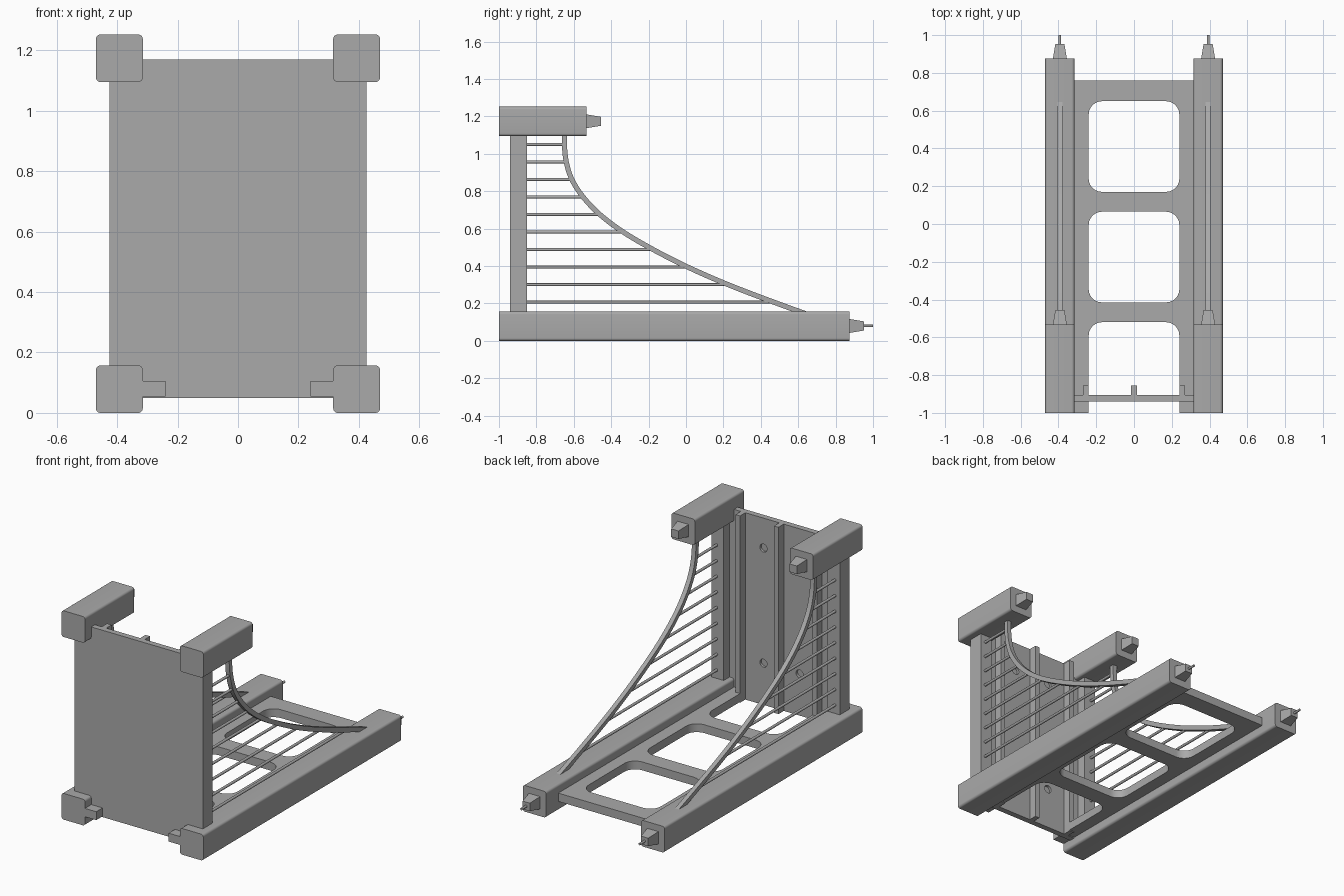
import bpy
import math
from mathutils import Vector

cube = bpy.data.objects.get("Cube")
if cube:
    bpy.data.objects.remove(cube, do_unlink=True)

# Single grey finish
grey = bpy.data.materials.new("plain_grey")
grey.use_nodes = True
COLOR = (0.4, 0.4, 0.4, 1)
grey.diffuse_color = COLOR
grey.node_tree.nodes["Principled BSDF"].inputs["Base Color"].default_value = COLOR


def finish(name, mesh):
    obj = bpy.data.objects.new(name, mesh)
    bpy.context.scene.collection.objects.link(obj)
    mesh.materials.clear()
    mesh.materials.append(grey)
    return obj


def smooth(obj):
    bpy.ops.object.select_all(action="DESELECT")
    obj.select_set(True)
    bpy.context.view_layer.objects.active = obj
    bpy.ops.object.shade_smooth_by_angle(angle=math.radians(35))


def curve_mesh(curve):
    temp = bpy.data.objects.new("temp", curve)
    bpy.context.scene.collection.objects.link(temp)
    bpy.context.view_layer.update()
    evaluated = temp.evaluated_get(bpy.context.evaluated_depsgraph_get())
    mesh = bpy.data.meshes.new_from_object(evaluated)
    bpy.data.objects.remove(temp, do_unlink=True)
    return mesh


def add_spline(curve, points, closed):
    spline = curve.splines.new("POLY")
    spline.points.add(len(points) - 1)
    for point, co in zip(spline.points, points):
        point.co = (*co, 0, 1) if len(co) == 2 else (*co, 1)
    spline.use_cyclic_u = closed


def prism(name, loops, low, high, axis):
    """Filled outline (later loops are holes), extruded along y or z."""
    curve = bpy.data.curves.new(name, "CURVE")
    curve.dimensions = "2D"
    curve.fill_mode = "BOTH"
    curve.extrude = (high - low) / 2
    for loop in loops:
        add_spline(curve, loop, True)
    mesh = curve_mesh(curve)
    mid = (low + high) / 2
    for v in mesh.vertices:
        x, y, z = v.co
        v.co = (x, mid - z, y) if axis == "y" else (x, y, mid + z)
    obj = finish(name, mesh)
    smooth(obj)
    return obj


def rounded(x0, x1, y0, y1, r, steps=6):
    corners = ((x1 - r, y1 - r), (x0 + r, y1 - r), (x0 + r, y0 + r), (x1 - r, y0 + r))
    return [(cx + r * math.cos(a), cy + r * math.sin(a))
            for i, (cx, cy) in enumerate(corners)
            for a in [(i + k / steps) * math.pi / 2 for k in range(steps + 1)]]


def box(name, x0, x1, y0, y1, z0, z1):
    return prism(name, [[(x0, y0), (x1, y0), (x1, y1), (x0, y1)]], z0, z1, "z")


def circle(x, z, r, n=24):
    return [(x + r * math.cos(2 * math.pi * k / n), z + r * math.sin(2 * math.pi * k / n))
            for k in range(n)]


def frustum(name, x, z, y0, y1, half0, half1):
    rings = [(x + sx * h, y, z + sz * h) for y, h in ((y0, half0), (y1, half1))
             for sx, sz in ((-1, -1), (1, -1), (1, 1), (-1, 1))]
    faces = [(0, 1, 2, 3), (7, 6, 5, 4)]
    faces += [(i, i + 4, (i + 1) % 4 + 4, (i + 1) % 4) for i in range(4)]
    mesh = bpy.data.meshes.new(name)
    mesh.from_pydata(rings, [], faces)
    return finish(name, mesh)


def rod(name, x, z, y0, y1, r):
    return prism(name, [circle(x, z, r, 12)], y0, y1, "y")


# Floor frame: two closed windows and an open front bay
window = [rounded(-0.24, 0.24, y, y + 0.48, 0.07) for y in (0.17, -0.415)]
bay = [p for p in rounded(-0.24, 0.24, -1.2, -0.52, 0.07) if p[1] > -0.8]
outline = [(0.33, -1), (0.33, 0.76), (-0.33, 0.76), (-0.33, -1), (-0.24, -1)]
outline += bay[::-1] + [(0.24, -1)]
prism("floor_frame", [outline] + window, 0.055, 0.105, "z")

# Upright panel: front skin and a back layer with blind bolt holes
sheet = [(-0.425, 0.05), (0.425, 0.05), (0.425, 1.17), (-0.425, 1.17)]
holes = [circle(x, z, 0.024) for x in (-0.12, 0.12) for z in (0.3, 0.99)]
prism("panel_skin", [sheet], -0.94, -0.92, "y")
prism("panel_back", [sheet] + holes, -0.92, -0.905, "y")
box("center_rib", -0.015, 0.015, -0.91, -0.855, 0.05, 1.17)

# Arch path, taken where each rung meets it
RUNGS = 10
ends = [0.47, 0.225, 0.01, -0.175, -0.335, -0.46, -0.55, -0.61, -0.64, -0.65]
levels = [0.207 + 0.0937 * i for i in range(RUNGS)]
knots = [Vector((0.71, 0.12))] + [Vector(p) for p in zip(ends, levels)] + [Vector((-0.647, 1.12))]


def arch_points(x, steps=5):
    points = []
    for i in range(len(knots) - 1):
        a, b, c, d = (knots[min(max(i + k, 0), len(knots) - 1)] for k in (-1, 0, 1, 2))
        for s in range(steps):
            t = s / steps
            p = 0.5 * (2 * b + (c - a) * t + (2 * a - 5 * b + 4 * c - d) * t ** 2
                       + (3 * b - a - 3 * c + d) * t ** 3)
            points.append((x, p.x, p.y))
    return points + [(x, *knots[-1])]


for side, s in (("left", 1), ("right", -1)):
    def span(a, b):
        return sorted((s * a, s * b))

    # Long lower beam and short upper beam with tapered plugs
    x0, x1 = span(0.315, 0.47)
    cx = s * 0.3925
    prism(side + "_lower_beam", [rounded(x0, x1, 0, 0.157, 0.015)], -1, 0.875, "y")
    prism(side + "_upper_beam", [rounded(x0, x1, 1.095, 1.252, 0.015)], -1, -0.533, "y")
    frustum(side + "_lower_plug", cx, 0.08, 0.87, 0.953, 0.038, 0.024)
    frustum(side + "_upper_plug", cx, 1.174, -0.54, -0.455, 0.038, 0.024)
    rod(side + "_pin", cx, 0.08, 0.95, 1.0, 0.007)

    # Panel edge post, stiffener and inner rib
    x0, x1 = span(0.345, 0.425)
    box(side + "_edge_post", x0, x1, -0.91, -0.85, 0.06, 1.15)
    x0, x1 = span(0.24, 0.27)
    box(side + "_inner_rib", x0, x1, -0.91, -0.855, 0.05, 1.17)

    # Curved brace with a square section
    h = 0.0135
    curve = bpy.data.curves.new(side + "_arch", "CURVE")
    curve.dimensions = "3D"
    profile = bpy.data.curves.new("square_profile", "CURVE")
    profile.dimensions = "2D"
    add_spline(profile, [(-h, -h), (h, -h), (h, h), (-h, h)], True)
    square = bpy.data.objects.new("square_profile", profile)
    bpy.context.scene.collection.objects.link(square)
    curve.bevel_mode = "OBJECT"
    curve.bevel_object = square
    curve.use_fill_caps = True
    add_spline(curve, arch_points(cx), False)
    arch = finish(side + "_arch", curve_mesh(curve))
    bpy.data.objects.remove(square, do_unlink=True)
    smooth(arch)

    # Horizontal rungs from post to arch
    for i, (end, level) in enumerate(zip(ends, levels)):
        rod(f"{side}_rung_{i + 1}", cx, level, -0.86, end, 0.008)
